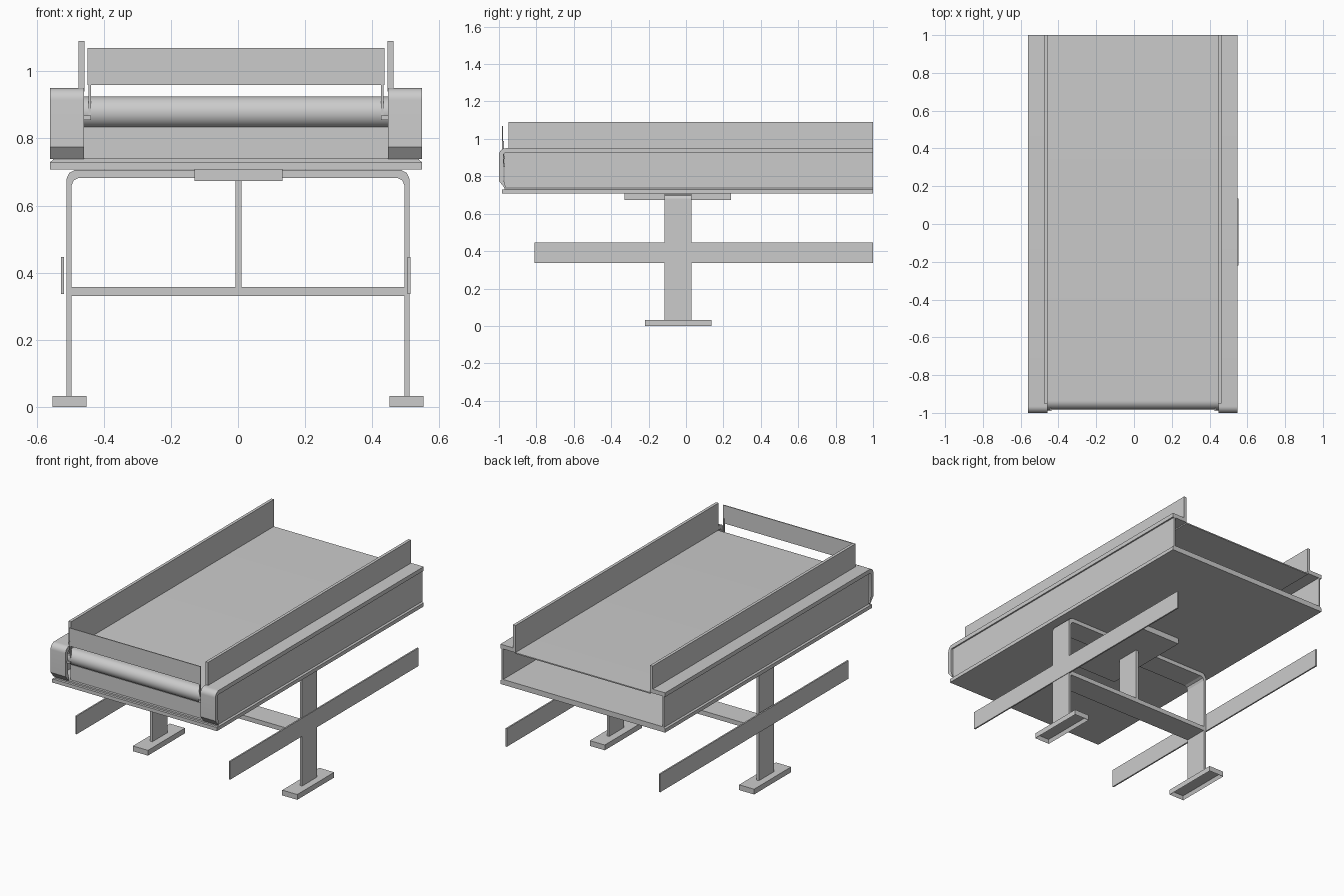
import bpy, bmesh, math
from mathutils import Vector

if "Cube" in bpy.data.objects:
    bpy.data.objects.remove(bpy.data.objects["Cube"])

BX = -0.006  # centre line of the conveyor body


def finish(name, bm, smooth=False):
    bmesh.ops.recalc_face_normals(bm, faces=bm.faces)
    me = bpy.data.meshes.new(name)
    bm.to_mesh(me)
    bm.free()
    ob = bpy.data.objects.new(name, me)
    bpy.context.collection.objects.link(ob)
    if smooth:
        bpy.ops.object.select_all(action='DESELECT')
        ob.select_set(True)
        bpy.context.view_layer.objects.active = ob
        bpy.ops.object.shade_smooth_by_angle(angle=math.radians(30))
    return ob


def prism(name, pts, axis, a, b, smooth=False):
    """Extrude a closed profile from a to b; axis 'x' takes (y, z), axis 'y' takes (x, z)."""
    bm = bmesh.new()
    to3d = (lambda p: (a, p[0], p[1])) if axis == 'x' else (lambda p: (p[0], a, p[1]))
    face = bm.faces.new([bm.verts.new(to3d(p)) for p in pts])
    ext = bmesh.ops.extrude_face_region(bm, geom=[face])
    move = Vector((b - a, 0, 0)) if axis == 'x' else Vector((0, b - a, 0))
    bmesh.ops.translate(bm, vec=move, verts=[v for v in ext['geom'] if isinstance(v, bmesh.types.BMVert)])
    return finish(name, bm, smooth)


def box(name, x0, x1, y0, y1, z0, z1):
    return prism(name, [(y0, z0), (y1, z0), (y1, z1), (y0, z1)], 'x', x0, x1)


def arc(cy, cz, r, a0, a1, n):
    return [(cy + r * math.cos(math.radians(a0 + (a1 - a0) * i / n)),
             cz + r * math.sin(math.radians(a0 + (a1 - a0) * i / n))) for i in range(n + 1)]


# Belt: flat sheet that wraps round the front roller
belt = [(1, 0.925)] + arc(-0.935, 0.878, 0.047, 90, 270, 20)
belt += arc(-0.935, 0.878, 0.040, 270, 90, 20) + [(1, 0.918)]
prism("belt", belt, 'x', BX - 0.453, BX + 0.453, True)

# Bed under the belt and closing plate below the roller
box("base_plate", BX - 0.554, BX + 0.554, -0.985, 1, 0.708, 0.73)
prism("base_step", [(BX - 0.554, 0.73), (BX + 0.554, 0.73), (BX + 0.54, 0.74), (BX - 0.54, 0.74)],
      'y', -0.97, 1)
box("front_plate", BX - 0.453, BX + 0.453, -0.955, -0.945, 0.735, 0.834)

# Side channels: bent flange strip over a slightly recessed wall
strip = [(1, 0.95)] + arc(-0.965, 0.915, 0.035, 90, 180, 8) + [(-1, 0.775), (-0.97, 0.738)]
strip += [(-0.965, 0.745), (-0.975, 0.78)] + arc(-0.965, 0.915, 0.01, 180, 90, 8) + [(1, 0.925)]
for side, s in (("left", -1), ("right", 1)):
    prism(side + "_channel_flange", strip, 'x', BX + s * 0.453, BX + s * 0.554, True)
    box(side + "_channel_wall", BX + s * 0.535, BX + s * 0.545, -0.97, 1, 0.735, 0.93)
    box(side + "_guard", BX + s * 0.452, BX + s * 0.470, -0.95, 1, 0.94, 1.09)
    # Brackets that carry the front stop
    box(side + "_stop_bracket", BX + s * 0.432, BX + s * 0.439, -0.985, -0.972, 0.858, 0.99)
    box(side + "_stop_bracket_foot", BX + s * 0.432, BX + s * 0.453, -0.99, -0.97, 0.855, 0.868)
box("front_stop", BX - 0.442, BX + 0.442, -0.984, -0.978, 0.96, 1.07)

# Leg frame: one inverted U with bevelled top corners
half_out = [(0.511, 0.03), (0.511, 0.68), (0.503, 0.697), (0.487, 0.706)]
half_in = [(0.475, 0.682), (0.490, 0.675), (0.496, 0.66), (0.496, 0.03)]
mirror = lambda pts: [(-x, z) for x, z in reversed(pts)]
prism("leg_frame", half_out + mirror(half_out) + mirror(half_in) + half_in, 'y', -0.115, 0.03)
box("leg_crossbar", -0.497, 0.497, -0.115, 0.03, 0.33, 0.357)
box("centre_post", -0.008, 0.010, -0.115, 0.03, 0.35, 0.68)
box("mount_block", -0.13, 0.133, -0.33, 0.24, 0.673, 0.709)

# Hollow feet, open underneath
for side, s in (("left", -1), ("right", 1)):
    bm = bmesh.new()
    bmesh.ops.create_cube(bm, size=1)
    for v in bm.verts:
        v.co = (s * 0.502 + v.co.x * 0.101, -0.0425 + v.co.y * 0.355, 0.016 + v.co.z * 0.032)
    bm.normal_update()
    under = min(bm.faces, key=lambda f: f.calc_center_median().z)
    bmesh.ops.inset_region(bm, faces=[under], thickness=0.012)
    bmesh.ops.translate(bm, vec=(0, 0, 0.022), verts=under.verts)
    finish(side + "_foot", bm)

# Long side bars on the legs
box("left_side_bar", -0.527, -0.518, -0.81, 1, 0.337, 0.447)
box("right_side_bar", 0.505, 0.514, -0.81, 1, 0.337, 0.447)
